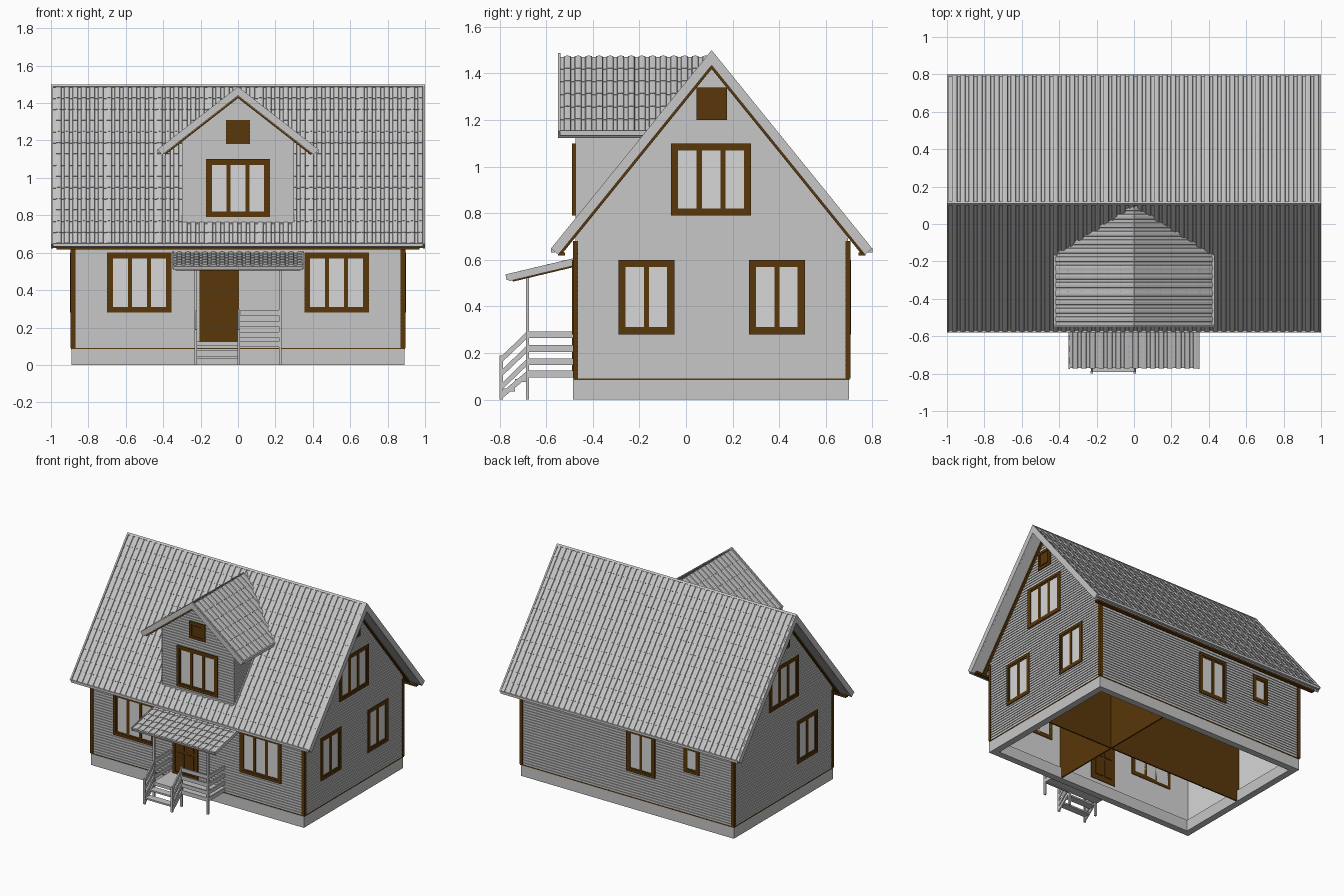
import bpy, bmesh, math
from mathutils import Vector

cube = bpy.data.objects.get("Cube")
if cube:
    bpy.data.objects.remove(cube, do_unlink=True)


def material(name, rgb):
    m = bpy.data.materials.new(name)
    m.use_nodes = True
    m.diffuse_color = (*rgb, 1)
    m.node_tree.nodes["Principled BSDF"].inputs["Base Color"].default_value = (*rgb, 1)
    return m


GREY = material("mid_grey", (0.57, 0.57, 0.57))
PALE = material("pale_grey", (0.68, 0.68, 0.68))
BROWN = material("dark_brown", (0.1, 0.038, 0.003))


def build(name, verts, faces, mat, outward=None):
    """Mesh object; open sheets are turned to face the outward vector."""
    bm = bmesh.new()
    vs = [bm.verts.new(v) for v in verts]
    for f in faces:
        bm.faces.new([vs[i] for i in f])
    bmesh.ops.delete(bm, geom=[v for v in bm.verts if not v.link_faces], context='VERTS')
    bmesh.ops.recalc_face_normals(bm, faces=bm.faces)
    if outward:
        bm.normal_update()
        total = sum((f.normal * f.calc_area() for f in bm.faces), Vector())
        if total.dot(Vector(outward)) < 0:
            bmesh.ops.reverse_faces(bm, faces=bm.faces)
    me = bpy.data.meshes.new(name)
    bm.to_mesh(me)
    bm.free()
    me.materials.append(mat)
    bpy.context.collection.objects.link(bpy.data.objects.new(name, me))


def boxes(name, pairs, mat):
    """One object made of boxes, each given by two opposite corners."""
    verts, faces = [], []
    for p, q in pairs:
        n = len(verts)
        verts += [(x, y, z) for x in (p[0], q[0]) for y in (p[1], q[1]) for z in (p[2], q[2])]
        faces += [[n + i for i in f] for f in
                  ((0, 1, 3, 2), (4, 6, 7, 5), (0, 4, 5, 1), (2, 3, 7, 6), (0, 2, 6, 4), (1, 5, 7, 3))]
    build(name, verts, faces, mat)


def prism(name, pts, axis, a, b, mat):
    """Extrude a side profile along x or y from a to b."""
    n = len(pts)
    verts = [(c, *p) if axis == 'x' else (p[0], c, p[1]) for c in (a, b) for p in pts]
    faces = [list(range(n)), list(range(n, 2 * n))]
    faces += [[i, (i + 1) % n, n + (i + 1) % n, n + i] for i in range(n)]
    build(name, verts, faces, mat)


def chevron(c, top, half, slope, thick):
    """Profile of a gabled roof layer with square-cut eaves."""
    L = math.hypot(1, slope)
    low, h2 = top - slope * half, half - thick * slope / L
    return [(c - half, low), (c, top), (c + half, low), (c + h2, low - thick / L),
            (c, top - thick * L), (c - h2, low - thick / L)]


def tiles(name, axis, c, top, side, slope, half, u0, u1, rows, limit=None):
    """Stepped rows of barrel tiles down one roof slope."""
    wave = ((0, 0), (0.35, 0), (0.4, 0.8), (0.68, 1), (0.95, 0.8))
    tile_count = round((u1 - u0) / 0.0455)
    cols = [(u0 + (u1 - u0) * (t + f) / tile_count, h) for t in range(tile_count) for f, h in wave]
    cols.append((u1, 0))
    L, n = math.hypot(1, slope), len(cols)
    lines = [(r + k, k) for r in range(rows) for k in (0, 1)]
    verts, faces = [], []
    for r, k in lines:
        v = r / rows * half * L
        for u, w in cols:
            h = 0.001 + 0.007 * w + 0.003 * k
            across, z = c + side * (v + h * slope) / L, top + (h - v * slope) / L
            verts.append((u, across, z) if axis == 'x' else (across, u, z))
    for a in range(n * (len(lines) - 1)):
        if (a + 1) % n and (limit is None or verts[a][1] < limit(verts[a][2])):
            faces.append((a, a + 1, a + n + 1, a + n))
    build(name, verts, faces, GREY, (0, 0, 1))


# Wall planes: axis the wall faces along, outward sign, position
FRONT, BACK = ('y', -1, -0.475), ('y', 1, 0.695)
RIGHT, LEFT = ('x', -1, -0.885), ('x', 1, 0.885)
MID, HALF, SLOPE, TOP = 0.11, 0.678, 1.235, 1.482


def at(wall, u, z, out):
    axis, sign, pos = wall
    return (u, pos + sign * out, z) if axis == 'y' else (pos + sign * out, u, z)


def plate(wall, u0, u1, z0, z1, out, back=-0.03):
    return at(wall, u0, z0, back), at(wall, u1, z1, out)


def ring(wall, u0, u1, z0, z1, w, out):
    return [plate(wall, u0, u0 + w, z0, z1, out), plate(wall, u1 - w, u1, z0, z1, out),
            plate(wall, u0 + w, u1 - w, z0, z0 + w, out), plate(wall, u0 + w, u1 - w, z1 - w, z1, out)]


def siding(name, wall, z0, z1, span):
    """Upright boards with narrow grooves; their ends follow span(z)."""
    n = round((z1 - z0) / 0.02)
    verts = []
    for i in range(n):
        for k, out in ((0, 0.006), (0.75, 0.006), (0.75, 0.001), (1, 0.001)):
            z = z0 + (z1 - z0) * (i + k) / n
            verts += [at(wall, u, z, out) for u in span(z)]
    faces = [(j, j + 1, j + 3, j + 2) for j in range(0, len(verts) - 2, 2)]
    build(name, verts, faces, GREY, Vector(at(wall, 0, 0, 1)) - Vector(at(wall, 0, 0, 0)))


def window(name, wall, u0, u1, z0, z1, panes):
    bars = ring(wall, u0, u1, z0, z1, 0.02, 0.014)
    a, step = u0 + 0.02, (u1 - u0 - 0.04) / panes
    for i in range(panes):
        bars += ring(wall, a + i * step, a + (i + 1) * step, z0 + 0.02, z1 - 0.02, 0.011, 0.011)
    boxes(name + "_frame", bars, BROWN)
    boxes(name + "_glass", [plate(wall, a, u1 - 0.02, z0 + 0.02, z1 - 0.02, 0.007)], PALE)


def vent(name, wall, c, z0, z1):
    bars = ring(wall, c - 0.065, c + 0.065, z0, z1, 0.02, 0.014)
    for w, out in ((0.02, 0.008), (0.03, 0.012)):
        bars.append(plate(wall, c - 0.065 + w, c + 0.065 - w, z0 + w, z1 - w, out))
    boxes(name, bars, BROWN)


# Foundation ring and walls
boxes("foundation", [((-0.89, -0.485, 0), (0.89, -0.435, 0.085)), ((-0.89, 0.65, 0), (0.89, 0.7, 0.085)),
                     ((-0.89, -0.435, 0), (-0.84, 0.65, 0.085)), ((0.84, -0.435, 0), (0.89, 0.65, 0.085))], GREY)
for name, wall in (("front", FRONT), ("back", BACK)):
    boxes(name + "_wall", [plate(wall, -0.885, 0.885, 0.085, 0.69, 0, -0.025)], PALE)
    siding(name + "_siding", wall, 0.09, 0.69, lambda z: (-0.885, 0.885))
    boxes(name + "_base_strip", [plate(wall, -0.893, 0.893, 0.083, 0.09, 0.008)], BROWN)


def gable(z):
    h = min(0.585, max(0.004, (1.43 - z) / SLOPE))
    return MID - h, MID + h


for name, wall in (("right", RIGHT), ("left", LEFT)):
    s = wall[1]
    pts = [(-0.475, 0.085), (0.695, 0.085), (0.695, 0.7), (MID, 1.43), (-0.475, 0.7)]
    prism(name + "_gable_wall", pts, 'x', s * 0.86, s * 0.885, PALE)
    siding(name + "_gable_siding", wall, 0.09, 1.425, gable)
    boxes(name + "_base_strip", [plate(wall, -0.483, 0.703, 0.083, 0.09, 0.008)], BROWN)
    window(name + "_attic_window", wall, -0.065, 0.28, 0.79, 1.1, 3)
    window(name + "_front_window", wall, -0.29, -0.05, 0.28, 0.6, 2)
    vent(name + "_attic_vent", wall, MID, 1.2, 1.34)
    corners = [((s * 0.87, y - 0.011, 0.09), (s * 0.896, y + 0.011, 0.68)) for y in (-0.475, 0.695)]
    boxes(name + "_corner_trim", corners, BROWN)
    # Brown moulding under the verge and raised verge board
    prism(name + "_verge_moulding", chevron(MID, TOP - 0.046, 0.655, SLOPE, 0.011), 'x', s * 0.88, s * 0.91, BROWN)
    prism(name + "_verge_board", chevron(MID, 1.5, 0.69, SLOPE, 0.041), 'x', s * 0.988, s, GREY)
window("left_rear_window", LEFT, 0.27, 0.51, 0.28, 0.6, 2)
window("front_window_a", FRONT, -0.7, -0.355, 0.28, 0.6, 3)
window("front_window_b", FRONT, 0.355, 0.7, 0.28, 0.6, 3)
window("back_window", BACK, -0.235, 0.005, 0.28, 0.6, 2)
window("back_small_window", BACK, -0.605, -0.475, 0.4, 0.6, 1)

# Inner partitions and ceiling
boxes("partitions", [((0.275, -0.45, 0.005), (0.285, 0.67, 0.62)), ((-0.86, 0.085, 0.005), (0.86, 0.095, 0.62))], BROWN)
boxes("ceiling", [((-0.86, -0.45, 0.62), (0.86, 0.67, 0.63))], BROWN)

# Main roof: deck, ridge cap, eave boards and tiles
prism("roof_deck", chevron(MID, TOP, HALF, SLOPE, 0.03), 'x', -0.99, 0.99, GREY)
prism("roof_ridge_cap", chevron(MID, 1.5, 0.01, SLOPE, 0.008), 'x', -0.99, 0.99, GREY)
for name, s in (("front", -1), ("back", 1)):
    tiles(name + "_roof_tiles", 'x', MID, TOP, s, SLOPE, HALF, -0.99, 0.99, 14)
    boxes(name + "_eave_board", [((-0.99, MID + s * 0.672, 0.632), (0.99, MID + s * 0.69, 0.65))], GREY)
    boxes(name + "_eave_moulding", [((-0.97, MID + s * 0.63, 0.618), (0.97, MID + s * 0.66, 0.632))], BROWN)

# Dormer walls, window and roof
D_FRONT, D_SLOPE, D_TOP = ('y', -1, -0.475), 0.78, 1.47


def dormer_face(z):
    h = min(0.3, max(0.004, (1.435 - z) / D_SLOPE))
    return -h, h


prism("dormer_front_wall", [(-0.3, 0.7), (0.3, 0.7), (0.3, 1.2), (0, 1.435), (-0.3, 1.2)], 'y', -0.475, -0.45, GREY)
siding("dormer_front_siding", D_FRONT, 0.74, 1.43, dormer_face)
window("dormer_window", D_FRONT, -0.17, 0.17, 0.79, 1.1, 3)
vent("dormer_vent", D_FRONT, 0, 1.18, 1.31)
for name, s in (("right", -1), ("left", 1)):
    boxes(name + "_dormer_wall", [((s * 0.275, -0.475, 0.74), (s * 0.3, -0.12, 1.2))], GREY)
    siding(name + "_dormer_siding", ('x', s, s * 0.3), 0.74, 1.2, lambda z: (-0.475, MID - (TOP - z) / SLOPE + 0.02))
    tiles(name + "_dormer_tiles", 'y', 0, D_TOP, s, D_SLOPE, 0.418, -0.54, 0.1, 6,
          lambda z: min(0.1, MID - (TOP - z) / SLOPE + 0.02))
    boxes(name + "_dormer_eave_board", [((s * 0.416, -0.54, 1.133), (s * 0.43, -0.16, 1.155))], GREY)
prism("dormer_deck", chevron(0, D_TOP, 0.42, D_SLOPE, 0.025), 'y', -0.54, 0.09, GREY)
prism("dormer_verge_board", chevron(0, D_TOP + 0.018, 0.43, D_SLOPE, 0.038), 'y', -0.55, -0.539, GREY)
prism("dormer_lining", chevron(0, D_TOP - 0.031, 0.395, D_SLOPE, 0.01), 'y', -0.535, 0, BROWN)

# Front door with raised panels on both faces
door = ring(FRONT, -0.205, 0.005, 0.12, 0.51, 0.022, 0.014) + [plate(FRONT, -0.19, -0.01, 0.12, 0.5, 0.008)]
for u in (-0.17, -0.09):
    for z0, z1 in ((0.16, 0.29), (0.31, 0.47)):
        door.append(plate(FRONT, u, u + 0.06, z0, z1, 0.012, -0.036))
boxes("front_door", door, BROWN)

# Porch canopy
prism("canopy_deck", [(-0.475, 0.596), (-0.765, 0.526), (-0.76, 0.508), (-0.475, 0.576)], 'x', -0.345, 0.345, GREY)
prism("canopy_lining", [(-0.475, 0.578), (-0.745, 0.513), (-0.743, 0.506), (-0.475, 0.57)], 'x', -0.335, 0.335, BROWN)
tiles("canopy_tiles", 'x', -0.475, 0.598, -1, 0.24, 0.295, -0.345, 0.345, 5)
for name, s in (("right", -1), ("left", 1)):
    prism(name + "_canopy_board", [(-0.475, 0.608), (-0.775, 0.537), (-0.77, 0.512), (-0.475, 0.58)],
          'x', s * 0.343, s * 0.35, GREY)

# Porch landing, posts, steps and rails
boxes("porch_landing", [((-0.225, -0.685, 0.1), (0.225, -0.475, 0.125))], GREY)
boxes("porch_posts", [((x - 0.007, -0.687, 0), (x + 0.007, -0.673, h))
                      for x, h in ((-0.225, 0.53), (0.225, 0.53), (0.005, 0.3))], GREY)
boxes("stair_posts", [((x - 0.007, -0.8, 0), (x + 0.007, -0.786, 0.19)) for x in (-0.225, 0.005)], GREY)
boxes("stair_treads", [((-0.225, y, z), (0.005, y + 0.055, z + 0.012))
                       for y, z in ((-0.79, 0.035), (-0.735, 0.075))], GREY)
for i, z in enumerate((0.265, 0.205, 0.148, 0.095)):
    boxes("porch_rails_%d" % i, [((x - 0.005, -0.685, z), (x + 0.005, -0.475, z + 0.028)) for x in (-0.225, 0.225)]
          + [((0.005, -0.685, z), (0.225, -0.675, z + 0.028))], GREY)
    for name, x in (("right", -0.225), ("left", 0.005)):
        low = max(0, z - 0.11)
        prism("%s_stair_rail_%d" % (name, i), [(-0.68, z), (-0.795, low), (-0.795, low + 0.028), (-0.68, z + 0.03)],
              'x', x - 0.005, x + 0.005, GREY)
